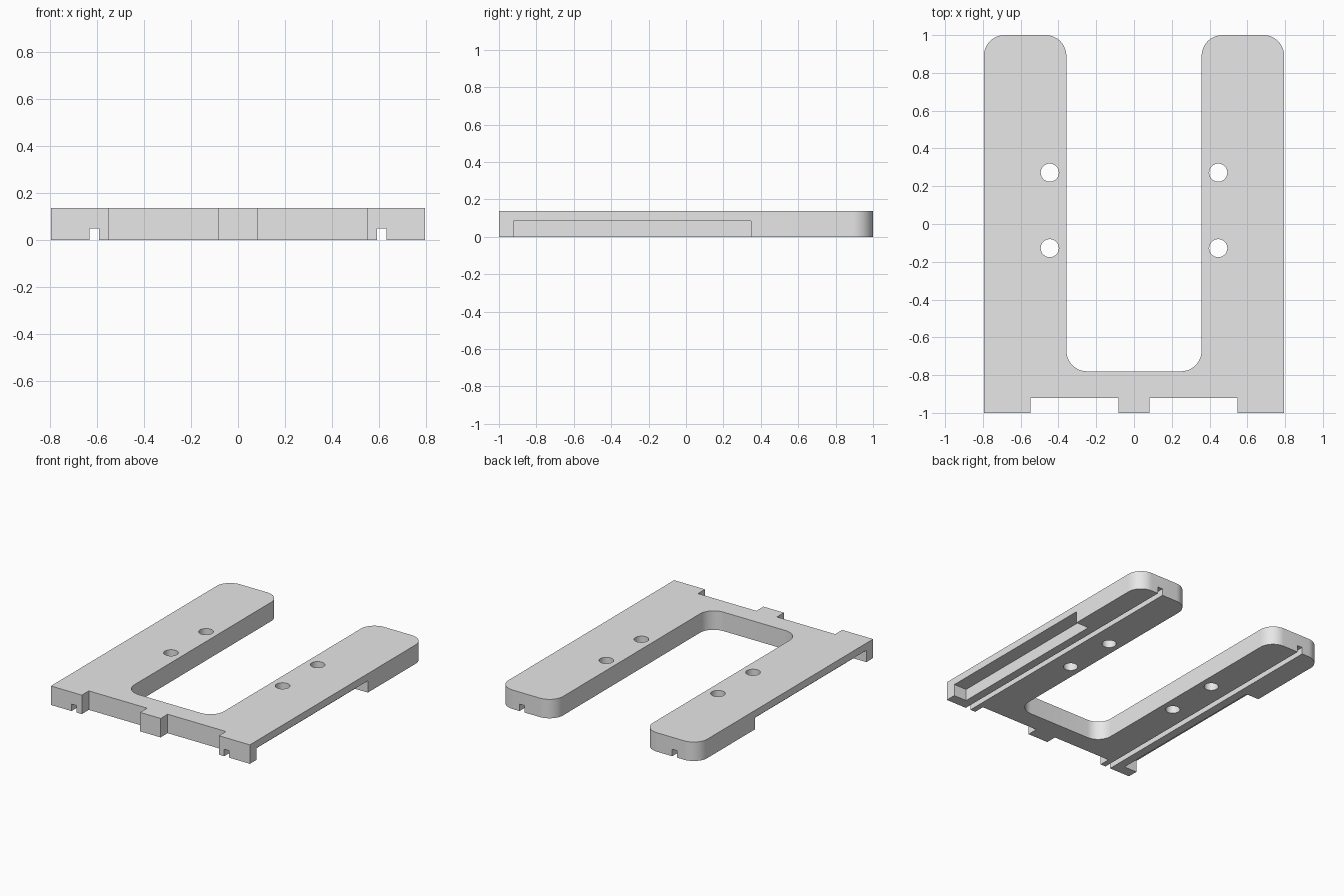
import bpy, bmesh, math
from mathutils import Vector

if "Cube" in bpy.data.objects:
    bpy.data.objects.remove(bpy.data.objects["Cube"], do_unlink=True)

HEIGHT = 0.137
HALF_W = 0.795
INNER = 0.358
RADIUS = 0.11

grey = bpy.data.materials.new("plain_grey")
grey.use_nodes = True
grey.diffuse_color = (0.8, 0.8, 0.8, 1)
grey.node_tree.nodes["Principled BSDF"].inputs["Base Color"].default_value = (0.8, 0.8, 0.8, 1)


def rounded(points, steps=12):
    """Replace each (x, y, radius) corner by a right-angle fillet arc."""
    out = []
    for i, (x, y, r) in enumerate(points):
        p = Vector((x, y))
        if r == 0:
            out.append(p)
            continue
        a = (Vector(points[i - 1][:2]) - p).normalized() * r
        b = (Vector(points[(i + 1) % len(points)][:2]) - p).normalized() * r
        for k in range(steps + 1):
            t = k / steps * math.pi / 2
            out.append(p + a * (1 - math.sin(t)) + b * (1 - math.cos(t)))
    return out


def prism(name, outline, z0, z1):
    """Extrude a flat outline from z0 to z1."""
    bm = bmesh.new()
    face = bm.faces.new([bm.verts.new((p[0], p[1], z0)) for p in outline])
    ext = bmesh.ops.extrude_face_region(bm, geom=[face])
    top = [v for v in ext["geom"] if isinstance(v, bmesh.types.BMVert)]
    bmesh.ops.translate(bm, verts=top, vec=(0, 0, z1 - z0))
    bmesh.ops.recalc_face_normals(bm, faces=bm.faces)
    mesh = bpy.data.meshes.new(name)
    bm.to_mesh(mesh)
    bm.free()
    mesh.materials.append(grey)
    obj = bpy.data.objects.new(name, mesh)
    bpy.context.collection.objects.link(obj)
    return obj


def box(name, x0, x1, y0, y1, z0, z1):
    return prism(name, [(x0, y0), (x1, y0), (x1, y1), (x0, y1)], z0, z1)


def circle(x, y, r, n=32):
    return [(x + r * math.cos(k * math.tau / n), y + r * math.sin(k * math.tau / n))
            for k in range(n)]


# U-shaped plate with three front tabs, right half mirrored to the left
half = [(0.082, -0.92, 0), (0.082, -1, 0)][::-1] + [
    (0.082, -0.92, 0), (0.548, -0.92, 0), (0.548, -1, 0), (HALF_W, -1, 0),
    (HALF_W, 1, RADIUS), (INNER, 1, RADIUS), (INNER, -0.78, RADIUS)]
half = half[:1] + half[2:]
outline = half + [(-x, y, r) for x, y, r in reversed(half)]
plate = prism("forked_plate", rounded(outline), 0, HEIGHT)

# Cutters for both arms
cutters = []
for s in (-1, 1):
    # Narrow groove along the underside
    cutters.append(box("groove_cutter", s * 0.59, s * 0.63, -1.1, 1.1, -0.1, 0.05))
    # Recess under the outer edge
    cutters.append(box("recess_cutter", s * 0.692, s * 0.9, -0.923, 0.347, -0.1, 0.085))
    # Screw holes
    for y in (0.272, -0.128):
        cutters.append(prism("hole_cutter", circle(s * 0.446, y, 0.048), -0.1, 0.3))

bpy.context.view_layer.objects.active = plate
plate.select_set(True)
for c in cutters:
    c.hide_render = True
    mod = plate.modifiers.new("cut", "BOOLEAN")
    mod.operation = "DIFFERENCE"
    mod.solver = "EXACT"
    mod.object = c
    bpy.ops.object.modifier_apply(modifier=mod.name)
    bpy.data.objects.remove(c, do_unlink=True)

# Smooth rounded corners and holes, keep the machined edges crisp
bpy.ops.object.shade_smooth_by_angle(angle=math.radians(30))
